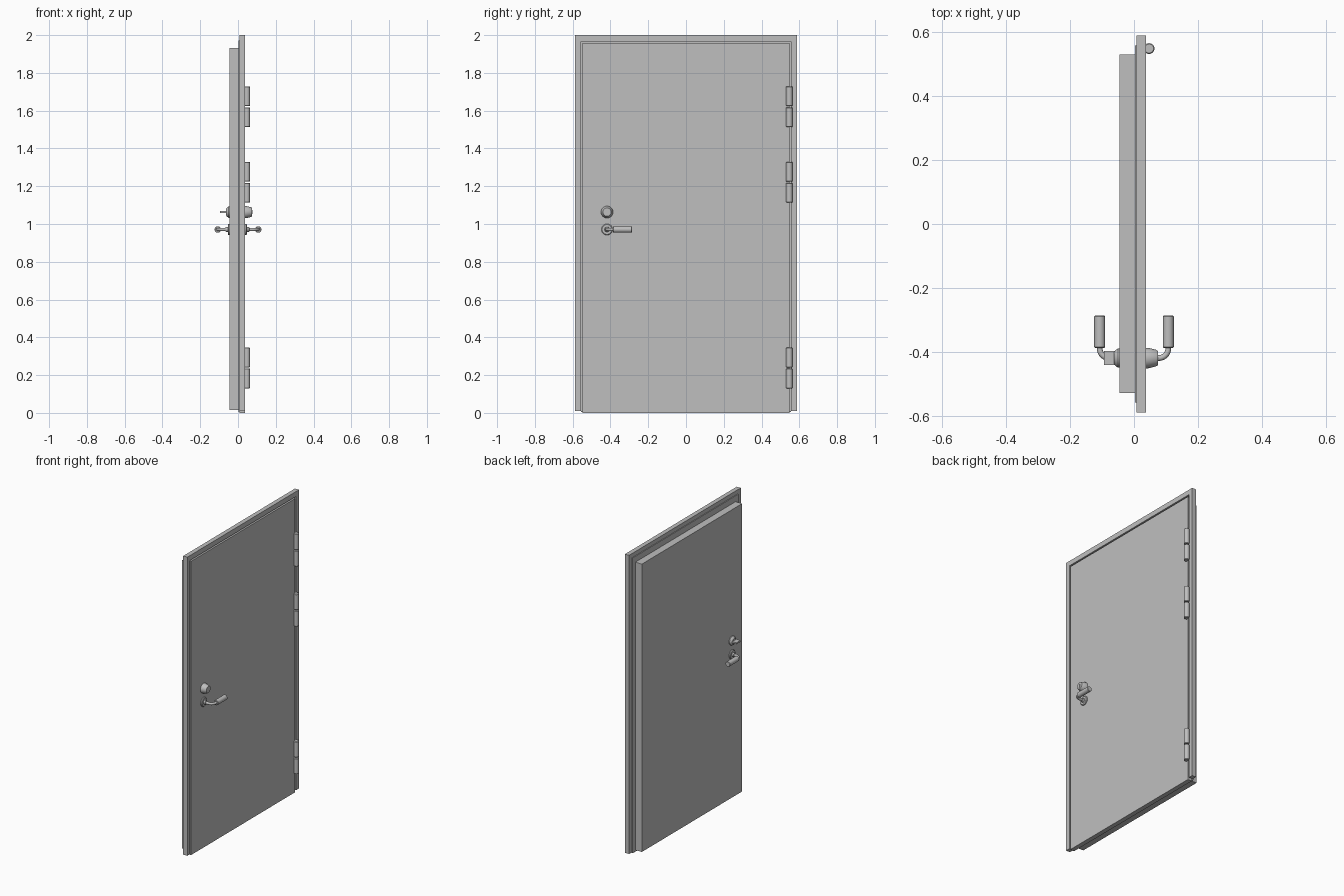
import bpy, bmesh, math
from mathutils import Vector, Matrix

cube = bpy.data.objects.get("Cube")
if cube:
    bpy.data.objects.remove(cube, do_unlink=True)

grey = bpy.data.materials.new("light_grey")
grey.use_nodes = True
grey.diffuse_color = (0.52, 0.52, 0.52, 1)
grey.node_tree.nodes["Principled BSDF"].inputs["Base Color"].default_value = (0.52, 0.52, 0.52, 1)


def finish(name, bm, smooth=False):
    bmesh.ops.recalc_face_normals(bm, faces=bm.faces)
    mesh = bpy.data.meshes.new(name)
    bm.to_mesh(mesh)
    bm.free()
    mesh.materials.append(grey)
    obj = bpy.data.objects.new(name, mesh)
    bpy.context.collection.objects.link(obj)
    if smooth:
        bpy.ops.object.select_all(action='DESELECT')
        obj.select_set(True)
        bpy.context.view_layer.objects.active = obj
        bpy.ops.object.shade_smooth_by_angle(angle=math.radians(35))
    return obj


def box(name, lo, hi):
    lo, hi = Vector(lo), Vector(hi)
    bm = bmesh.new()
    bmesh.ops.create_cube(bm, size=1, matrix=Matrix.Translation((lo + hi) / 2)
                          @ Matrix.Diagonal((*(hi - lo), 1)))
    return finish(name, bm)


def turned(name, origin, axis, profile, sides=24):
    """Capped solid of revolution from (distance, radius) pairs along an axis."""
    bm = bmesh.new()
    turn = Vector(axis).to_track_quat('Z', 'Y').to_matrix()
    rings = []
    for dist, radius in profile:
        ring = []
        for i in range(sides):
            a = math.tau * i / sides
            p = Vector((radius * math.cos(a), radius * math.sin(a), dist))
            ring.append(bm.verts.new(turn @ p + Vector(origin)))
        rings.append(ring)
    for a, b in zip(rings, rings[1:]):
        for i in range(sides):
            j = (i + 1) % sides
            bm.faces.new((a[i], a[j], b[j], b[i]))
    bm.faces.new(rings[0])
    bm.faces.new(rings[-1])
    return finish(name, bm, True)


# Frame: upside-down U profile pushed through its thickness
def frame(name, x0, x1, outer, inner, bottom, top_outer, top_inner):
    bm = bmesh.new()
    half = [(outer, bottom), (outer, top_outer), (inner, top_inner), (inner, bottom)]
    jamb = [half[0], half[1], half[2], half[3]]
    head = [(-outer, top_outer), (outer, top_outer), (inner, top_inner), (-inner, top_inner)]
    for shape in (jamb, head, [(-y, z) for y, z in jamb]):
        bm.faces.new([bm.verts.new((x0, y, z)) for y, z in shape])
    bmesh.ops.remove_doubles(bm, verts=bm.verts, dist=0.0001)
    out = bmesh.ops.extrude_face_region(bm, geom=bm.faces[:])
    moved = [g for g in out["geom"] if isinstance(g, bmesh.types.BMVert)]
    bmesh.ops.translate(bm, verts=moved, vec=(x1 - x0, 0, 0))
    return finish(name, bm)


frame("door_frame", 0.008, 0.038, 0.588, 0.557, 0.01, 2.0, 1.967)

# Door leaf: front skin, rebate plate closing the gap, and thick core
box("leaf_front", (0.008, -0.548, 0), (0.038, 0.548, 1.957))
box("leaf_rebate", (0.003, -0.557, 0.005), (0.009, 0.557, 1.972))
box("leaf_core", (-0.045, -0.527, 0.015), (0.004, 0.529, 1.933))

# Hinges: two chamfered knuckles each
for n, z in enumerate((0.13, 1.113, 1.513), 1):
    for half, start in (("lower", z), ("upper", z + 0.111)):
        turned(f"hinge_{n}_{half}", (0.047, 0.547, start), (0, 0, 1),
               [(0, 0.014), (0.003, 0.017), (0.102, 0.017), (0.105, 0.014)], 16)

# Lever handles on both faces
HY, HZ, LZ = -0.418, 0.971, 1.063
for side, s, face in (("outer", 1, 0.038), ("inner", -1, -0.045)):
    turned(f"{side}_handle_rose", (face, HY, HZ), (s, 0, 0),
           [(-0.002, 0.030), (0.005, 0.030), (0.009, 0.026)])
    turned(f"{side}_handle_collar", (face, HY, HZ), (s, 0, 0),
           [(0.005, 0.014), (0.02, 0.012), (0.022, 0.009)])
    turned(f"{side}_handle_grip", (s * 0.107, -0.386, HZ), (0, 1, 0),
           [(0, 0.015), (0.002, 0.017), (0.098, 0.017), (0.1, 0.015)])
    curve = bpy.data.curves.new(f"{side}_handle_neck", 'CURVE')
    curve.dimensions = '3D'
    curve.bevel_depth = 0.009
    curve.bevel_resolution = 3
    curve.use_fill_caps = True
    path = [(face, HY), (s * 0.077, HY)]
    path += [(s * (0.077 + 0.03 * math.sin(a)), HY + 0.03 * (1 - math.cos(a)))
             for a in (math.pi / 2 * i / 8 for i in range(1, 9))]
    path.append((s * 0.107, -0.38))
    spline = curve.splines.new('POLY')
    spline.points.add(len(path) - 1)
    for pt, (x, y) in zip(spline.points, path):
        pt.co = (x, y, HZ, 1)
    spline.use_smooth = True
    curve.materials.append(grey)
    bpy.context.collection.objects.link(bpy.data.objects.new(curve.name, curve))

# Lock cylinder with a key slot plate outside
turned("lock_cylinder", (0.038, HY, LZ), (1, 0, 0),
       [(-0.002, 0.032), (0.006, 0.032), (0.03, 0.026), (0.037, 0.022)])
box("key_slot", (0.074, HY - 0.002, LZ - 0.011), (0.076, HY + 0.002, LZ + 0.011))

# Thumb turn inside
turned("thumb_turn_rose", (-0.045, HY, LZ), (-1, 0, 0),
       [(-0.002, 0.030), (0.005, 0.030), (0.013, 0.024), (0.018, 0.018)])
box("thumb_turn", (-0.094, HY - 0.022, LZ - 0.005), (-0.06, HY + 0.022, LZ + 0.005))
